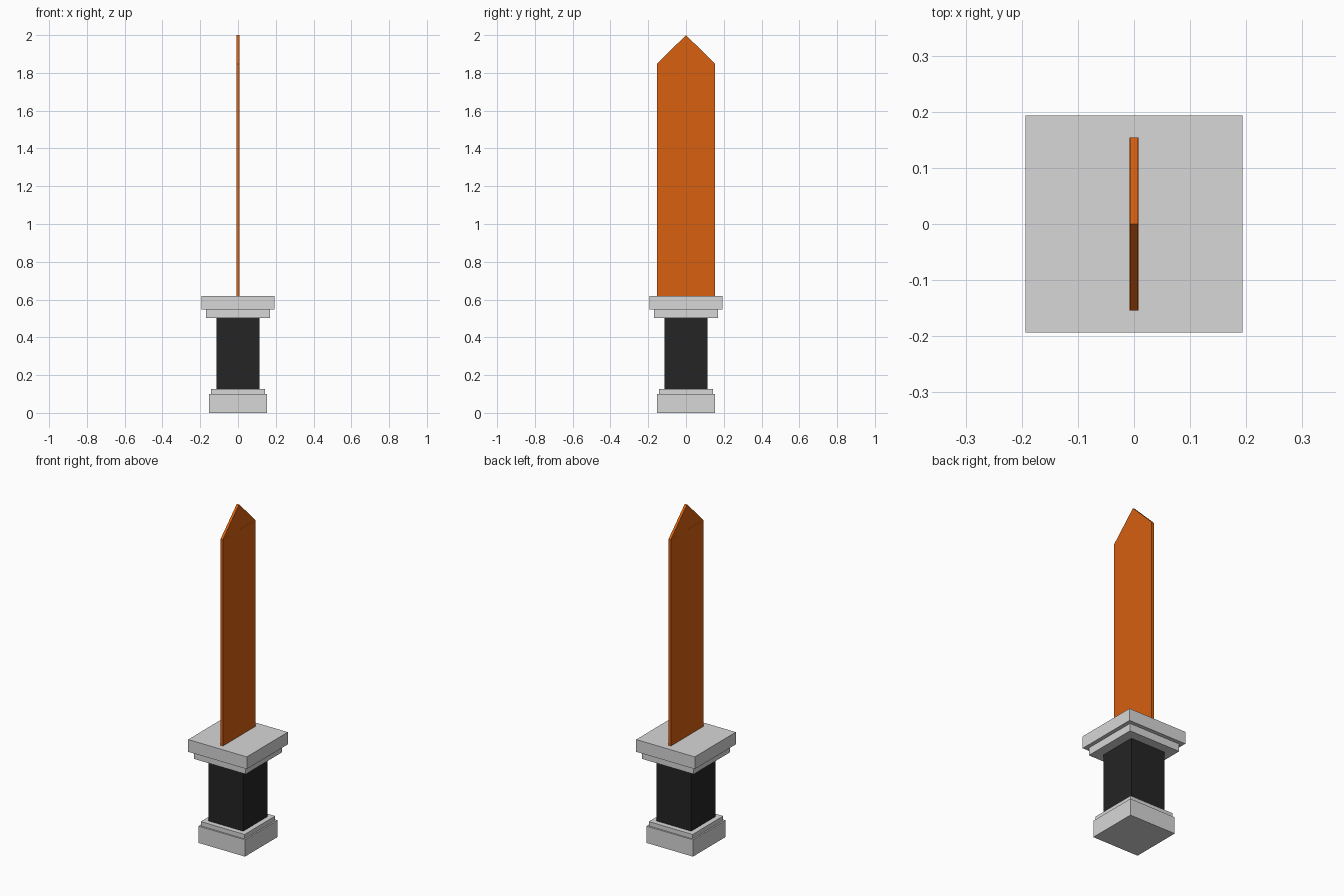
import bpy
import bmesh

if "Cube" in bpy.data.objects:
    bpy.data.objects.remove(bpy.data.objects["Cube"], do_unlink=True)


def make_material(name, colour):
    mat = bpy.data.materials.new(name)
    mat.use_nodes = True
    mat.diffuse_color = (*colour, 1)
    mat.node_tree.nodes["Principled BSDF"].inputs["Base Color"].default_value = (*colour, 1)
    return mat


GREY = make_material("light grey metal", (0.68, 0.68, 0.68))
BLACK = make_material("black grip", (0.018, 0.018, 0.018))
ORANGE = make_material("orange blade", (0.68, 0.115, 0.005))


def prism(name, profile, half_x, mat):
    """Extrude a (y, z) outline symmetrically along x."""
    bm = bmesh.new()
    face = bm.faces.new([bm.verts.new((-half_x, y, z)) for y, z in profile])
    grown = bmesh.ops.extrude_face_region(bm, geom=[face])["geom"]
    moved = [g for g in grown if isinstance(g, bmesh.types.BMVert)]
    bmesh.ops.translate(bm, verts=moved, vec=(2 * half_x, 0, 0))
    bmesh.ops.recalc_face_normals(bm, faces=bm.faces)
    mesh = bpy.data.meshes.new(name)
    bm.to_mesh(mesh)
    bm.free()
    mesh.materials.append(mat)
    obj = bpy.data.objects.new(name, mesh)
    bpy.context.collection.objects.link(obj)
    return obj


def block(name, half_x, half_y, low, high, mat):
    outline = [(-half_y, low), (half_y, low), (half_y, high), (-half_y, high)]
    return prism(name, outline, half_x, mat)


# Square hilt, stacked from the pommel up
for name, half, low, high, mat in (
    ("pommel_base", 0.153, 0.0, 0.1, GREY),
    ("pommel_collar", 0.144, 0.1, 0.126, GREY),
    ("grip", 0.114, 0.126, 0.502, BLACK),
    ("guard_collar", 0.17, 0.502, 0.547, GREY),
    ("guard_plate", 0.193, 0.547, 0.62, GREY),
):
    block(name, half, half, low, high, mat)

# Thin flat blade with a pointed tip
block("blade", 0.008, 0.154, 0.62, 1.848, ORANGE)
prism("blade_tip", [(-0.154, 1.848), (0.154, 1.848), (0, 2.0)], 0.0075, ORANGE)
